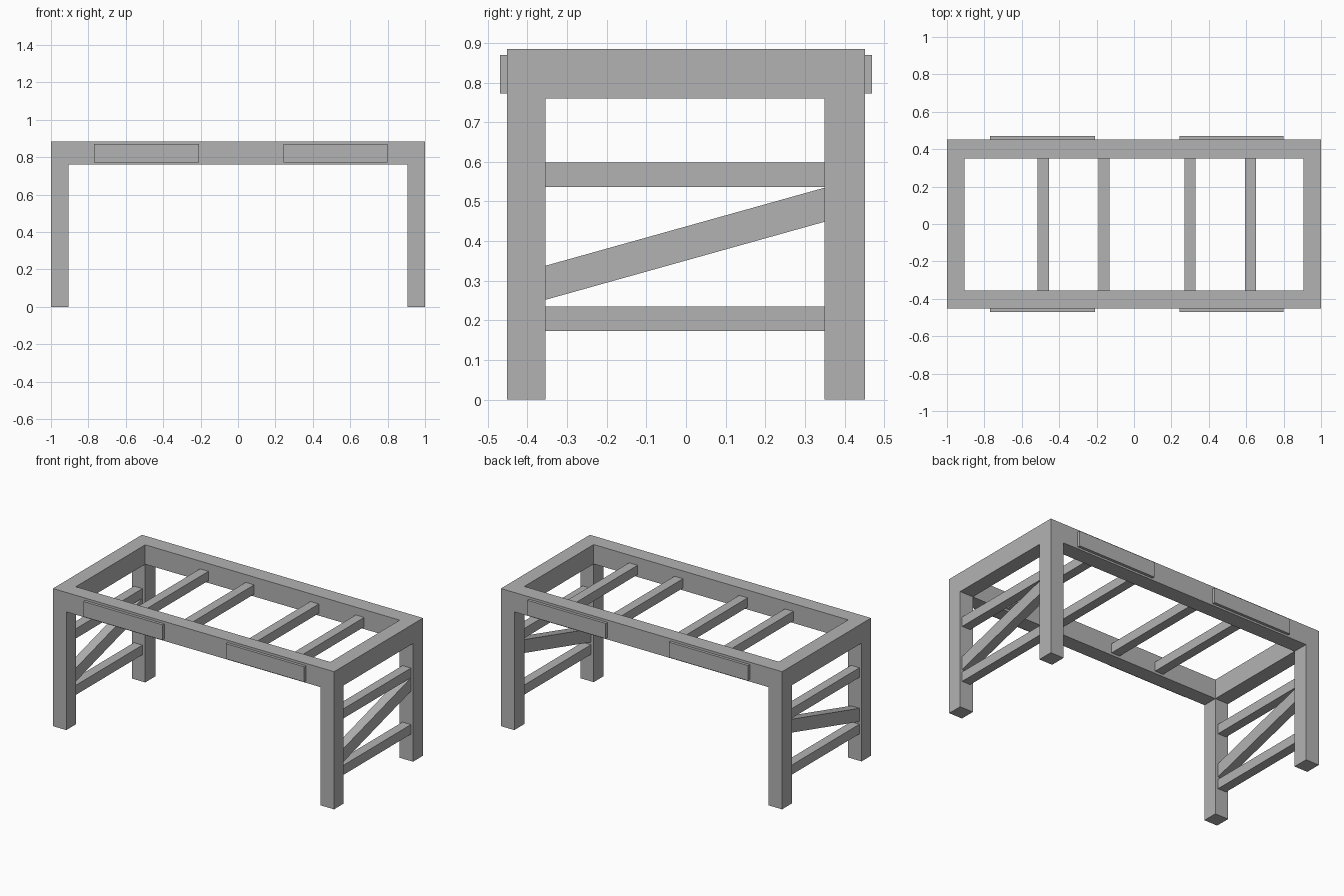
import bpy, bmesh, math
from mathutils import Matrix

if "Cube" in bpy.data.objects:
    bpy.data.objects.remove(bpy.data.objects["Cube"])

grey = bpy.data.materials.new("warm_grey_timber")
grey.diffuse_color = (0.45, 0.45, 0.45, 1)
grey.use_nodes = True
grey.node_tree.nodes["Principled BSDF"].inputs["Base Color"].default_value = grey.diffuse_color


def finish(name, bm):
    """Turn a bmesh into a named object."""
    bmesh.ops.recalc_face_normals(bm, faces=bm.faces[:])
    mesh = bpy.data.meshes.new(name)
    bm.to_mesh(mesh)
    bm.free()
    mesh.materials.append(grey)
    obj = bpy.data.objects.new(name, mesh)
    bpy.context.collection.objects.link(obj)
    return obj


def box(name, x0, x1, y0, y1, z0, z1, shear=0.0):
    """Box from its limits; shear raises z along +y."""
    bm = bmesh.new()
    bmesh.ops.create_cube(bm, size=1)
    for v in bm.verts:
        v.co.x = x0 if v.co.x < 0 else x1
        v.co.z = z0 if v.co.z < 0 else z1
        if v.co.y > 0:
            v.co.y = y1
            v.co.z += shear
        else:
            v.co.y = y0
    return finish(name, bm)


def extrude_down(bm, faces, depth):
    new = bmesh.ops.extrude_face_region(bm, geom=faces)["geom"]
    verts = [g for g in new if isinstance(g, bmesh.types.BMVert)]
    bmesh.ops.translate(bm, verts=verts, vec=(0, 0, -depth))
    return [g for g in new if isinstance(g, bmesh.types.BMFace)]


# Main frame: a rectangular ring with four legs drawn down from its corners
TOP, RAIL_BOTTOM = 0.885, 0.76
xs = [-1, -0.905, 0.905, 1]
ys = [-0.452, -0.355, 0.35, 0.452]
bm = bmesh.new()
grid = [[bm.verts.new((x, y, TOP)) for y in ys] for x in xs]
ring = [bm.faces.new((grid[i][j], grid[i + 1][j], grid[i + 1][j + 1], grid[i][j + 1]))
        for i in range(3) for j in range(3) if (i, j) != (1, 1)]
# keep the upper surface while the copy moves down
upper = bmesh.ops.duplicate(bm, geom=ring)["geom"]
lower = extrude_down(bm, ring, TOP - RAIL_BOTTOM)
bmesh.ops.remove_doubles(bm, verts=bm.verts[:], dist=0.0005)
corners = [f for f in bm.faces
           if all(abs(v.co.z - RAIL_BOTTOM) < 0.001 for v in f.verts)
           and abs(f.calc_center_median().x) > 0.9
           and abs(f.calc_center_median().y) > 0.34]
for corner in corners:
    extrude_down(bm, [corner], RAIL_BOTTOM)
# extrusion may leave hidden faces where a leg meets the rail
hidden = [f for f in bm.faces
          if all(abs(v.co.z - RAIL_BOTTOM) < 0.001 for v in f.verts)
          and abs(f.calc_center_median().x) > 0.9
          and abs(f.calc_center_median().y) > 0.34]
bmesh.ops.delete(bm, geom=hidden, context="FACES_ONLY")
bmesh.ops.recalc_face_normals(bm, faces=bm.faces[:])
bmesh.ops.dissolve_limit(bm, angle_limit=math.radians(1),
                         verts=bm.verts[:], edges=bm.edges[:])
finish("table_frame", bm)

# Slats across the top opening
for n, x in enumerate((-0.485, -0.16, 0.3, 0.623)):
    box(f"top_slat_{n + 1}", x - 0.03, x + 0.03, -0.358, 0.353, 0.775, 0.835)

# Rungs and a sloping brace at each end
for side, name in ((-1, "left"), (1, "right")):
    x0, x1 = sorted((side * 0.925, side * 0.985))
    box(f"{name}_lower_rung", x0, x1, -0.358, 0.352, 0.173, 0.235)
    box(f"{name}_upper_rung", x0, x1, -0.358, 0.352, 0.536, 0.598)
    box(f"{name}_brace", x0, x1, -0.357, 0.351, 0.251, 0.337, shear=0.198)

# Thin panels on the long rails
for name, y0, y1 in (("front", -0.47, -0.448), ("back", 0.448, 0.47)):
    for side, x0, x1 in (("left", -0.77, -0.208), ("right", 0.242, 0.8)):
        box(f"{name}_{side}_panel", x0, x1, y0, y1, 0.772, 0.87)
